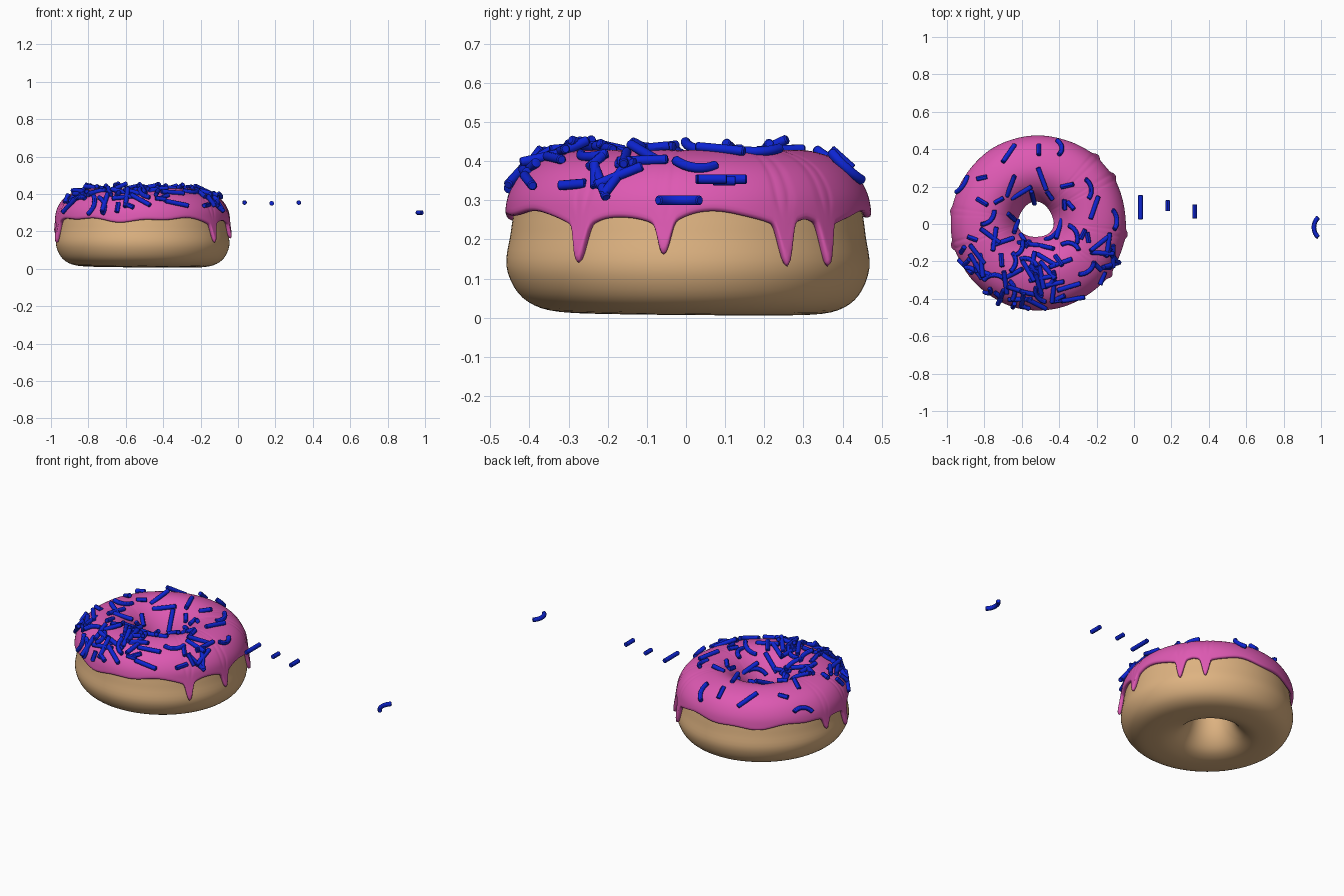
import bpy, bmesh, math, random
from mathutils import Vector, Matrix

if "Cube" in bpy.data.objects:
    bpy.data.objects.remove(bpy.data.objects["Cube"])

random.seed(4)
CX, CY = -0.51, 0.005
ICE = 0.022

# Closed ring cross-section (radius, height), outer bottom -> top -> hole
PTS = [(.30, .010), (.38, .022), (.435, .06), (.464, .13), (.454, .21), (.447, .26),
       (.438, .31), (.405, .36), (.35, .392), (.27, .408), (.2, .385), (.145, .33),
       (.112, .26), (.103, .2), (.125, .11), (.17, .045), (.23, .015)]
N = len(PTS)


def prof(t):
    """Smooth point on the closed section; t counts in control points."""
    i, f = math.floor(t), t - math.floor(t)
    a, b, c, d = (Vector(PTS[(i + k) % N]) for k in (-1, 0, 1, 2))
    return 0.5 * (2 * b + (c - a) * f + (2 * a - 5 * b + 4 * c - d) * f * f
                  + (3 * b - a - 3 * c + d) * f ** 3)


def solve(lo, hi, axis, value):
    """Section parameter where a monotone coordinate reaches value."""
    rising = prof(hi)[axis] > prof(lo)[axis]
    for _ in range(30):
        m = (lo + hi) / 2
        if (prof(m)[axis] < value) == rising:
            lo = m
        else:
            hi = m
    return lo


def place(t, th):
    """Section point revolved to angle th, with a slightly uneven hand-made shape."""
    r, z = prof(t)
    k = max(0, 1 - r / .46)
    z -= .006 * math.cos(th - .7) * (r / .46) * max(0, 1 - z / .4)
    return Vector((CX - .02 * k + r * math.cos(th), CY + .02 * k + r * math.sin(th), z))


def material(name, rgb):
    m = bpy.data.materials.new(name)
    m.diffuse_color = (*rgb, 1)
    m.use_nodes = True
    m.node_tree.nodes["Principled BSDF"].inputs["Base Color"].default_value = m.diffuse_color
    return m


def grid_mesh(name, rows, close_rows, mat):
    """Mesh from rows[angle][section]; always closed around the angle."""
    bm = bmesh.new()
    v = [[bm.verts.new(p) for p in row] for row in rows]
    n, m = len(v), len(v[0])
    for i in range(n):
        for j in range(m if close_rows else m - 1):
            i2, j2 = (i + 1) % n, (j + 1) % m
            bm.faces.new((v[i][j], v[i2][j], v[i2][j2], v[i][j2]))
    for f in bm.faces:
        f.smooth = True
    me = bpy.data.meshes.new(name)
    bm.to_mesh(me)
    bm.free()
    me.materials.append(mat)
    return me


def add(name, me):
    ob = bpy.data.objects.new(name, me)
    bpy.context.collection.objects.link(ob)
    return ob


dough_mat = material("dough", (.73, .45, .22))
icing_mat = material("icing", (.73, .10, .45))
blue_mat = material("sprinkle_blue", (.004, .018, .65))

# Dough ring
add("dough_ring", grid_mesh("dough_ring", [
    [place(j / 4, 2 * math.pi * i / 128) for j in range(N * 4)] for i in range(128)], True, dough_mat))

# Icing with drips (angle in degrees, lowest height)
DRIPS = [(-36, .155), (-7.5, .17), (32, .135), (49, .14), (172, .19), (195, .14)]


def edge_height(th):
    z = .257 + .009 * math.sin(5 * th + 1) + .006 * math.sin(11 * th)
    low = 0
    for deg, bottom in DRIPS:
        d = (math.degrees(th) - deg + 180) % 360 - 180
        low = max(low, (.25 - bottom) * math.exp(-(d / 2.3) ** 4) + .018 * math.exp(-(d / 6) ** 2))
    return z - low


rows = []
for i in range(240):
    th = 2 * math.pi * i / 240
    t0 = solve(3, 9, 1, edge_height(th))
    t1 = 12.1 + .25 * math.sin(3 * th)
    rows.append([place(t0 + (t1 - t0) * j / 20, th) for j in range(21)])
icing = add("icing", grid_mesh("icing", rows, False, icing_mat))
sol = icing.modifiers.new("thickness", 'SOLIDIFY')
sol.thickness, sol.offset = ICE, 1
icing.modifiers.new("smooth", 'SUBSURF').levels = 1
icing.modifiers["smooth"].render_levels = 1


# Sprinkle shapes: long, short, medium and curved rods along local x
def rod(name, length, bend=0.0, rad=.0125, sides=12):
    fr = [(0, .0), (0, .75), (.03, 1)] + [(k / 8, 1) for k in range(1, 8)] + [(.97, 1), (1, .75), (1, 0.0)]
    bm = bmesh.new()
    rings = []
    for f, s in fr:
        a = (f - .5) * bend
        if bend:
            R = length / bend
            c = Vector((R * math.sin(a), R * (1 - math.cos(a)) - R * (1 - math.cos(bend / 2)) / 2, 0))
        else:
            c = Vector(((f - .5) * length, 0, 0))
        side = Vector((-math.sin(a), math.cos(a), 0))
        s = max(s, .02) * rad
        rings.append([bm.verts.new(c + side * s * math.cos(q) + Vector((0, 0, s * math.sin(q))))
                      for q in (2 * math.pi * k / sides for k in range(sides))])
    for a, b in zip(rings, rings[1:]):
        for k in range(sides):
            bm.faces.new((a[k], a[(k + 1) % sides], b[(k + 1) % sides], b[k]))
    bm.faces.new(rings[0])
    bm.faces.new(rings[-1])
    bmesh.ops.recalc_face_normals(bm, faces=bm.faces[:])
    me = bpy.data.meshes.new(name)
    bm.to_mesh(me)
    bm.free()
    me.materials.append(blue_mat)
    ob = add("loose_" + name, me)
    bpy.context.view_layer.objects.active = ob
    ob.select_set(True)
    bpy.ops.object.shade_smooth_by_angle()
    ob.select_set(False)
    return ob


# Four loose sprinkles lying beside the ring
loose = [rod("sprinkle_long", .132), rod("sprinkle_short", .058),
         rod("sprinkle_medium", .075), rod("sprinkle_curved", .122, 1.7)]
spots = [(.035, .09, .354), (.18, .098, .35), (.325, .067, .354), (.974, -.018, .30)]
for ob, p in zip(loose, spots):
    ob.location = p
    ob.rotation_euler.z = -math.pi / 2


def stick(t, th, heading, kind, lift):
    """Lay a sprinkle on the icing at section t and angle th."""
    p = place(t, th)
    ds = place(t + .05, th) - p
    dth = place(t, th + .01) - p
    n = dth.cross(ds).normalized()
    x = heading - n * heading.dot(n)
    x = (x.normalized() + n * lift).normalized()
    y = n.cross(x).normalized()
    z = x.cross(y)
    ob = add("sprinkle", loose[kind].data)
    ob.matrix_world = Matrix.Translation(p + n * (ICE + .006)) @ Matrix((x, y, z)).transposed().to_4x4()


# Sprinkles seen from above: x, y, heading in degrees
TOP = [(-.66, .36, 70), (-.505, .38, 90), (-.40, .39, 88), (-.80, .235, 10), (-.48, .24, 110),
       (-.90, .20, 40), (-.655, .20, 75), (-.345, .20, 15), (-.24, .18, 100), (-.345, .10, 85),
       (-.21, .08, 70), (-.115, .02, 90), (-.365, -.04, 95), (-.80, .11, 150), (-.77, .02, 45),
       (-.85, -.08, 160), (-.70, -.11, 20), (-.61, -.16, 60), (-.505, -.32, 105), (-.39, -.21, 125),
       (-.32, -.13, 160), (-.24, -.08, 100), (-.91, -.235, 0), (-.77, -.35, 50), (-.64, -.27, 30),
       (-.70, -.20, 95), (-.25, -.24, 40), (-.15, -.15, 60), (-.35, -.33, 15), (-.55, -.22, 150),
       (-.83, -.21, 120), (-.18, -.28, 75), (-.44, -.30, 65), (-.72, .12, 30), (-.53, .15, 100)]
for k, (x, y, deg) in enumerate(TOP):
    r = min(math.hypot(x - CX, y - CY), .43)
    t = solve(6, 12, 0, r)
    a = math.radians(deg)
    stick(t, math.atan2(y - CY, x - CX), Vector((math.cos(a), math.sin(a), 0)),
          (0, 2, 3, 1, 0, 3)[k % 6], random.uniform(-.3, .3))

# Scattered sprinkles, thick on the front slope and sparse inside the hole
for k in range(58):
    if k < 46:
        th, t = math.radians(random.uniform(-165, -15)), random.uniform(6.0, 9.5)
    else:
        th, t = random.uniform(0, 2 * math.pi), random.uniform(9.5, 11.3)
    h = Vector([random.uniform(-1, 1) for _ in range(3)])
    stick(t, th, h, random.choice((0, 0, 1, 2, 3)), random.uniform(-.25, .25))
